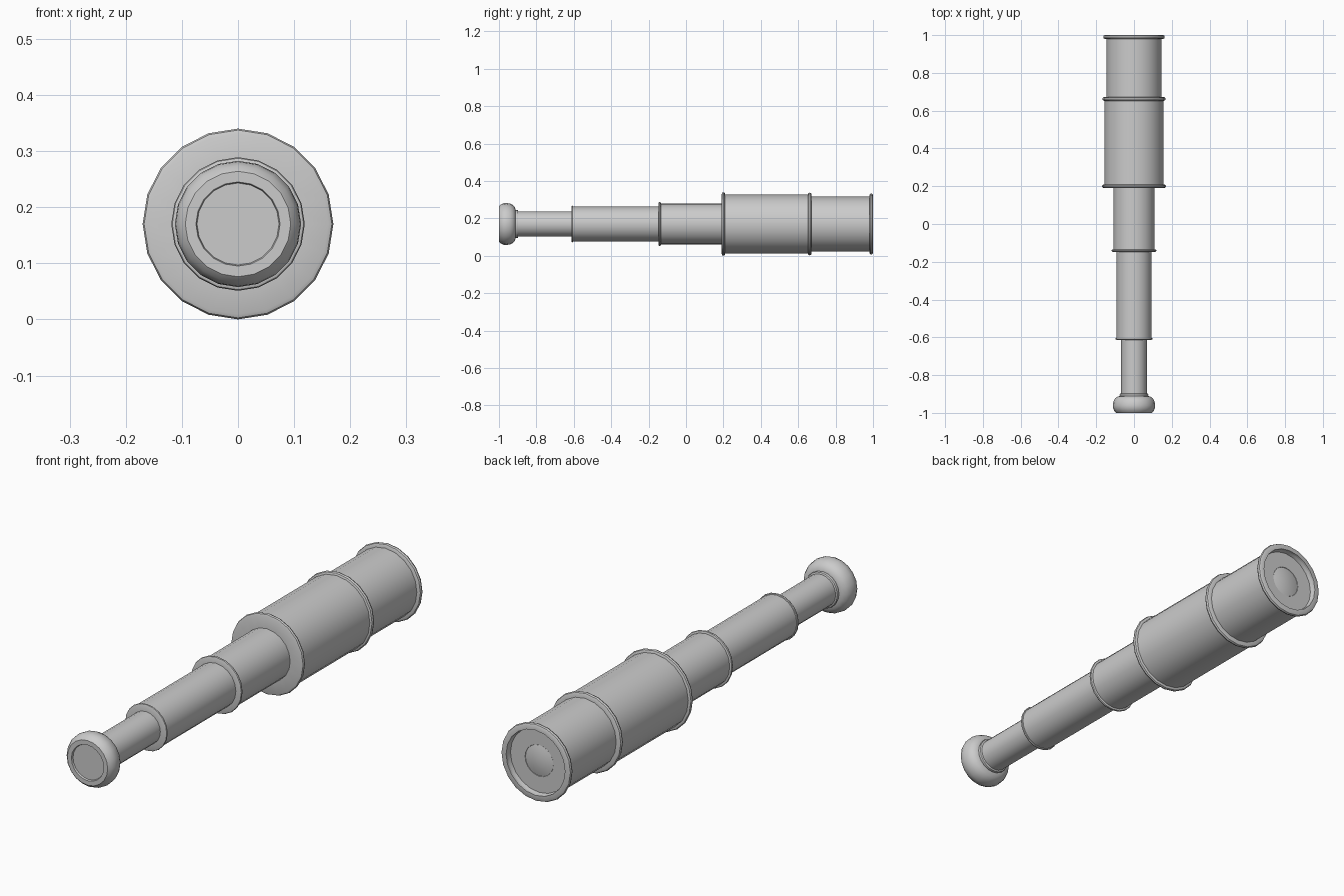
import bpy, bmesh, math

if "Cube" in bpy.data.objects:
    bpy.data.objects.remove(bpy.data.objects["Cube"])

SIDES = 20
AXIS_Z = 0.17


def lathe(name, profile, closed=False):
    """Revolve (radius, y) points around the telescope axis."""
    bm = bmesh.new()
    rings = []
    for r, y in profile:
        if r < 1e-6:
            rings.append([bm.verts.new((0, y, AXIS_Z))] * SIDES)
        else:
            rings.append([bm.verts.new((r * math.sin(2 * math.pi * i / SIDES), y,
                                        AXIS_Z + r * math.cos(2 * math.pi * i / SIDES)))
                          for i in range(SIDES)])
    pairs = list(zip(rings, rings[1:]))
    if closed:
        pairs.append((rings[-1], rings[0]))
    for a, b in pairs:
        for i in range(SIDES):
            j = (i + 1) % SIDES
            bm.faces.new(list(dict.fromkeys((a[i], a[j], b[j], b[i]))))
    bmesh.ops.recalc_face_normals(bm, faces=bm.faces)
    mesh = bpy.data.meshes.new(name)
    bm.to_mesh(mesh)
    bm.free()
    ob = bpy.data.objects.new(name, mesh)
    bpy.context.collection.objects.link(ob)
    bpy.context.view_layer.objects.active = ob
    bpy.ops.object.select_all(action='DESELECT')
    ob.select_set(True)
    bpy.ops.object.shade_smooth_by_angle(angle=math.radians(35))
    return ob


def tube(name, r, y0, y1):
    return lathe(name, [(0, y0), (r, y0), (r, y1), (0, y1)])


def collar(name, r_in, r_out, y, half):
    """Rounded band around a tube joint."""
    b = (r_out - r_in) * 0.35
    b = min(b, half)
    return lathe(name, [(r_in, y - half), (r_out - b, y - half),
                        (r_out - b * 0.3, y - half * 0.7), (r_out, y),
                        (r_out - b * 0.3, y + half * 0.7), (r_out - b, y + half),
                        (r_in, y + half)], closed=True)


# Eyepiece: bulging cup with a shallow recess
lathe("eyepiece", [(0, -0.992), (0.073, -0.992), (0.075, -1.0), (0.094, -1.0),
                   (0.104, -0.99), (0.111, -0.975), (0.1125, -0.96),
                   (0.109, -0.94), (0.101, -0.925), (0.088, -0.914),
                   (0.072, -0.91), (0, -0.91)])
collar("eyepiece_collar", 0.06, 0.076, -0.905, 0.008)

# Drawn-out tubes
tube("draw_tube_small", 0.068, -0.912, -0.58)
tube("draw_tube_medium", 0.093, -0.608, -0.12)
tube("draw_tube_large", 0.109, -0.142, 0.22)

# Tube joints
collar("collar_small", 0.06, 0.098, -0.608, 0.005)
collar("collar_medium", 0.085, 0.119, -0.141, 0.006)
collar("collar_grip_front", 0.10, 0.17, 0.20, 0.009)
collar("collar_grip_rear", 0.14, 0.168, 0.662, 0.01)

# Main grip barrel
tube("grip_barrel", 0.157, 0.20, 0.662)

# Objective barrel with recessed end plate around the lens seat
lathe("objective_barrel", [(0, 0.64), (0.146, 0.64), (0.146, 0.99), (0.137, 0.99),
                           (0.134, 0.975), (0.066, 0.975), (0.064, 0.97), (0, 0.97)])
collar("objective_rim", 0.137, 0.163, 0.99, 0.01)

# Slightly domed lens
lathe("objective_lens", [(0.065, 0.968), (0.065, 0.974), (0.045, 0.979),
                         (0.02, 0.982), (0, 0.983)])
